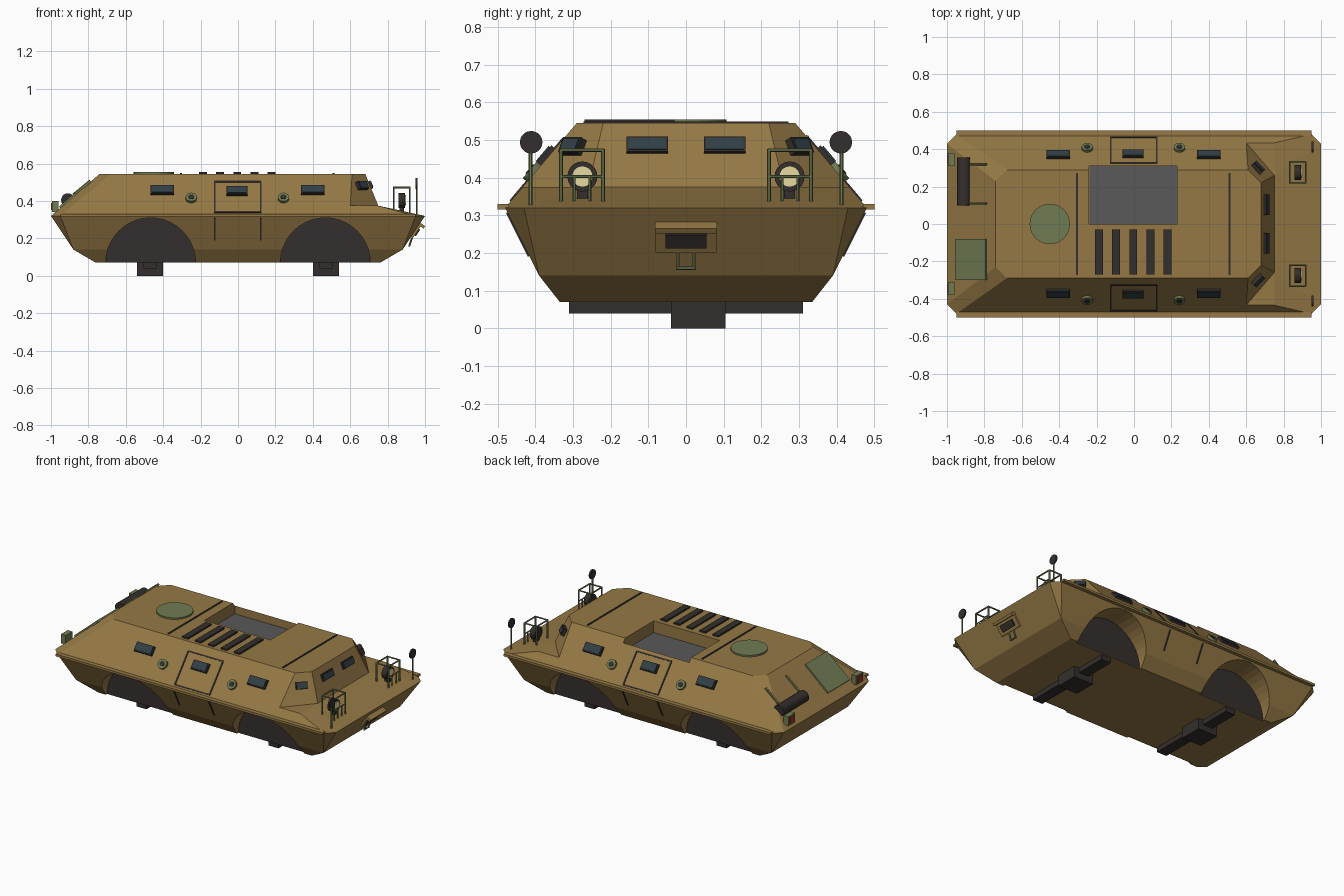
import bpy, bmesh, math
from mathutils import Vector, Matrix

if "Cube" in bpy.data.objects:
    bpy.data.objects.remove(bpy.data.objects["Cube"])


def material(name, r, g, b):
    m = bpy.data.materials.new(name)
    m.diffuse_color = (r, g, b, 1)
    m.use_nodes = True
    m.node_tree.nodes["Principled BSDF"].inputs["Base Color"].default_value = m.diffuse_color
    return m


TAN = material("tan_paint", .30, .19, .06)
GREEN = material("green_paint", .16, .2, .085)
DARK = material("dark_rubber", .033, .028, .026)
GLASS = material("tinted_glass", .03, .05, .06)
CREAM = material("lamp_cream", .8, .7, .35)
RED = material("lamp_red", .35, .03, .02)
GREY = material("floor_grey", .1, .1, .1)


def finish(name, bm, mat, matrix=None):
    bmesh.ops.recalc_face_normals(bm, faces=bm.faces)
    me = bpy.data.meshes.new(name)
    bm.to_mesh(me)
    bm.free()
    me.materials.append(mat)
    ob = bpy.data.objects.new(name, me)
    if matrix:
        ob.matrix_world = matrix
    bpy.context.collection.objects.link(ob)
    return ob


def panel(name, c, normal, w, h, t, mat):
    """Box lying on a surface: w horizontal, h up the slope, t along the normal."""
    z = Vector(normal).normalized()
    x = Vector((0, 0, 1)).cross(z)
    x = x.normalized() if x.length > 1e-4 else Vector((1, 0, 0))
    y = z.cross(x)
    m = Matrix((x, y, z)).transposed().to_4x4()
    m.translation = c
    bm = bmesh.new()
    bmesh.ops.create_cube(bm, size=1)
    bmesh.ops.scale(bm, vec=(w, h, t), verts=bm.verts)
    return finish(name, bm, mat, m)


def box(name, c, size, mat):
    return panel(name, c, (0, 0, 1), *size, mat)


def rod(name, p, q, r, mat, seg=6):
    p, q = Vector(p), Vector(q)
    d = q - p
    m = d.to_track_quat('Z', 'Y').to_matrix().to_4x4()
    m.translation = (p + q) / 2
    bm = bmesh.new()
    bmesh.ops.create_cone(bm, cap_ends=True, segments=seg, radius1=r, radius2=r, depth=d.length)
    return finish(name, bm, mat, m)


# Hull: half outline points (b belt, m/o lower, r roof, w windscreen base), mirrored in y
P = dict(bA=(-1, .43, .32), bB=(-.95, .48, .32), bC=(.95, .48, .32), bD=(1, .43, .32),
         mA=(-.88, .39, .14), mD=(.88, .39, .14), oA=(-.76, .335, .07), oD=(.76, .335, .07),
         rA=(-.74, .23, .545), rB=(-.68, .29, .545), rC=(.61, .29, .545), rD=(.68, .22, .545),
         wC=(.6, .434, .375), wE=(.75, .434, .375), wD=(.75, .26, .375))
bm = bmesh.new()
V = {s: {k: bm.verts.new((x, y * s, z)) for k, (x, y, z) in P.items()} for s in (1, -1)}
for s in (1, -1):
    for f in ("bB bC wE wC rC rB", "bA bB rB rA", "wC wD rD rC", "wC wE wD", "wD wE bC bD",
              "bB mA mD bC", "bA mA bB", "bC mD bD", "mA oA oD mD"):
        bm.faces.new([V[s][k] for k in f.split()])
for f in ("bA rA", "rA rB rC rD", "rD wD", "wD bD", "bD mD", "mD oD", "oD oA", "oA mA", "mA bA"):
    ks = f.split()
    bm.faces.new([V[1][k] for k in ks] + [V[-1][k] for k in reversed(ks)])
hull = finish("hull", bm, TAN)

# Cut the wheel arches and the roof well
AX, AR = .467, .24
cutters = [box("well_cutter", (-.005, .155, .565), (.47, .31, .2), TAN)]
for sx in (1, -1):
    for s in (1, -1):
        cutters.append(rod("arch_cutter", (sx * AX, s * .32, .07), (sx * AX, s * .6, .07), AR, TAN, 40))
bpy.context.view_layer.objects.active = hull
for c in cutters:
    c.hide_render = True
    mod = hull.modifiers.new("cut", 'BOOLEAN')
    mod.operation, mod.solver, mod.object = 'DIFFERENCE', 'EXACT', c
    bpy.ops.object.modifier_apply(modifier=mod.name)
for c in cutters:
    bpy.data.objects.remove(c)
box("well_floor", (-.005, .155, .467), (.468, .308, .006), GREY)

# Wheel-well walls and axles
for sx in (1, -1):
    for s in (1, -1):
        bm = bmesh.new()
        bm.faces.new([bm.verts.new((sx * AX + AR * math.cos(i * math.pi / 20), s * .322,
                                    .07 + AR * math.sin(i * math.pi / 20))) for i in range(21)])
        finish("wheel_well_wall", bm, DARK)
    x = sx * .47
    box("axle_beam", (x, 0, .056), (.07, .62, .034), DARK)
    box("axle_gearbox", (x, .033, .036), (.14, .145, .072), DARK)

# Roof fittings
rod("roof_hatch", (-.45, 0, .54), (-.45, 0, .555), .108, GREEN, 32)
for i in range(5):
    box("roof_louver", (-.188 + i * .092, -.15, .548), (.042, .24, .014), DARK)
for x in (-.305, .51):
    box("roof_seam", (x, 0, .546), (.01, .545, .006), DARK)


def side_y(z):
    return .48 - (z - .32) * .844 if z > .32 else .48 - (.32 - z) * .5


# Side fittings on both flanks
for s in (1, -1):
    up, low = (0, s * .225, .19), (0, s * .18, -.09)
    box("belt_rail", (0, s * .485, .323), (1.9, .03, .014), TAN)
    for x, z, w in ((-.405, .455, .12), (-.005, .45, .105), (.4, .455, .12)):
        panel("side_window_frame", (x, s * side_y(z), z), up, w + .006, .058, .026, DARK)
        panel("side_window", (x, s * (side_y(z) + .009), z + .008), up, w - .008, .046, .012, GLASS)
    n = Vector(up).normalized()
    for x in (-.25, .243):
        c = Vector((x, s * side_y(.412), .412))
        rod("port_ring", c - n * .01, c + n * .015, .03, GREEN, 20)
        rod("port_center", c, c + n * .018, .016, DARK, 16)
    for x in (-.125, .122):
        panel("door_seam_upper", (x, s * side_y(.42), .42), up, .009, .215, .008, DARK)
        panel("door_seam_lower", (x, s * side_y(.25), .25), low, .009, .13, .008, DARK)
    for z in (.34, .503):
        panel("door_seam_cross", (-.002, s * side_y(z), z), up, .25, .008, .008, DARK)

# Windscreen and corner windows
for s in (1, -1):
    for nm, c, n, w, h in (("windscreen", (.705, s * .103, .485), (.17, 0, .07), .105, .04),
                           ("corner_window", (.664, s * .302, .483), (.122, s * .119, .085), .062, .04)):
        panel(nm + "_frame", c, n, w + .006, h + .004, .022, DARK)
        d = Vector(n).normalized() * .007
        panel(nm + "_glass", Vector(c) + d, n, w - .006, h - .008, .014, GLASS)

# Headlamps, guards and mirrors
for s in (1, -1):
    y = s * .275
    rod("headlamp", (.857, y, .403), (.893, y, .403), .04, DARK, 20)
    rod("headlamp_lens", (.88, y, .403), (.897, y, .403), .028, CREAM, 20)
    box("headlamp_stand", (.875, y, .36), (.025, .03, .04), DARK)
    ring = [(.832, s * .22), (.918, s * .22), (.918, s * .332), (.832, s * .332)]
    for i, (x, gy) in enumerate(ring):
        rod("guard_post", (x, gy, .335), (x, gy, .475), .005, GREEN)
        rod("guard_rim", (x, gy, .473), (*ring[(i + 1) % 4], .473), .005, GREEN)
    rod("guard_bar", (.918, s * .22, .403), (.918, s * .332, .403), .004, GREEN)
    for gy in (.255, .297):
        rod("guard_inner_bar", (.918, s * gy, .338), (.918, s * gy, .403), .004, GREEN)
    rod("mirror_pole", (.955, s * .413, .325), (.955, s * .413, .475), .005, GREEN)
    rod("mirror", (.95, s * .411, .494), (.96, s * .411, .494), .03, DARK, 20)

# Nose hatch with lid, and tow loop
nose = (.18, 0, -.12)
panel("nose_hatch", (.95, 0, .242), nose, .162, .085, .02, TAN)
panel("nose_slot", (.954, 0, .235), nose, .108, .042, .02, DARK)
panel("nose_lid", (.98, 0, .27), nose, .165, .016, .04, TAN)
for y in (-.021, .021):
    rod("tow_loop_side", (.915, y, .157), (.93, y, .203), .005, GREEN)
rod("tow_loop_bar", (.915, -.026, .16), (.915, .026, .16), .005, GREEN)

# Rear drum, straps, panel and tail lamps
rod("rear_drum", (-.91, .1, .405), (-.91, .355, .405), .036, DARK, 20)
for y in (.11, .32):
    rod("drum_strap", (-.88, y, .434), (-.79, y, .508), .007, GREEN)
panel("rear_panel", (-.872, -.19, .435), (-.225, 0, .26), .22, .215, .014, GREEN)
for s in (1, -1):
    box("tail_lamp_box", (-.978, s * .345, .37), (.034, .07, .058), GREEN)
    box("tail_lamp_lens", (-.993, s * .345, .37), (.012, .045, .038), RED)
